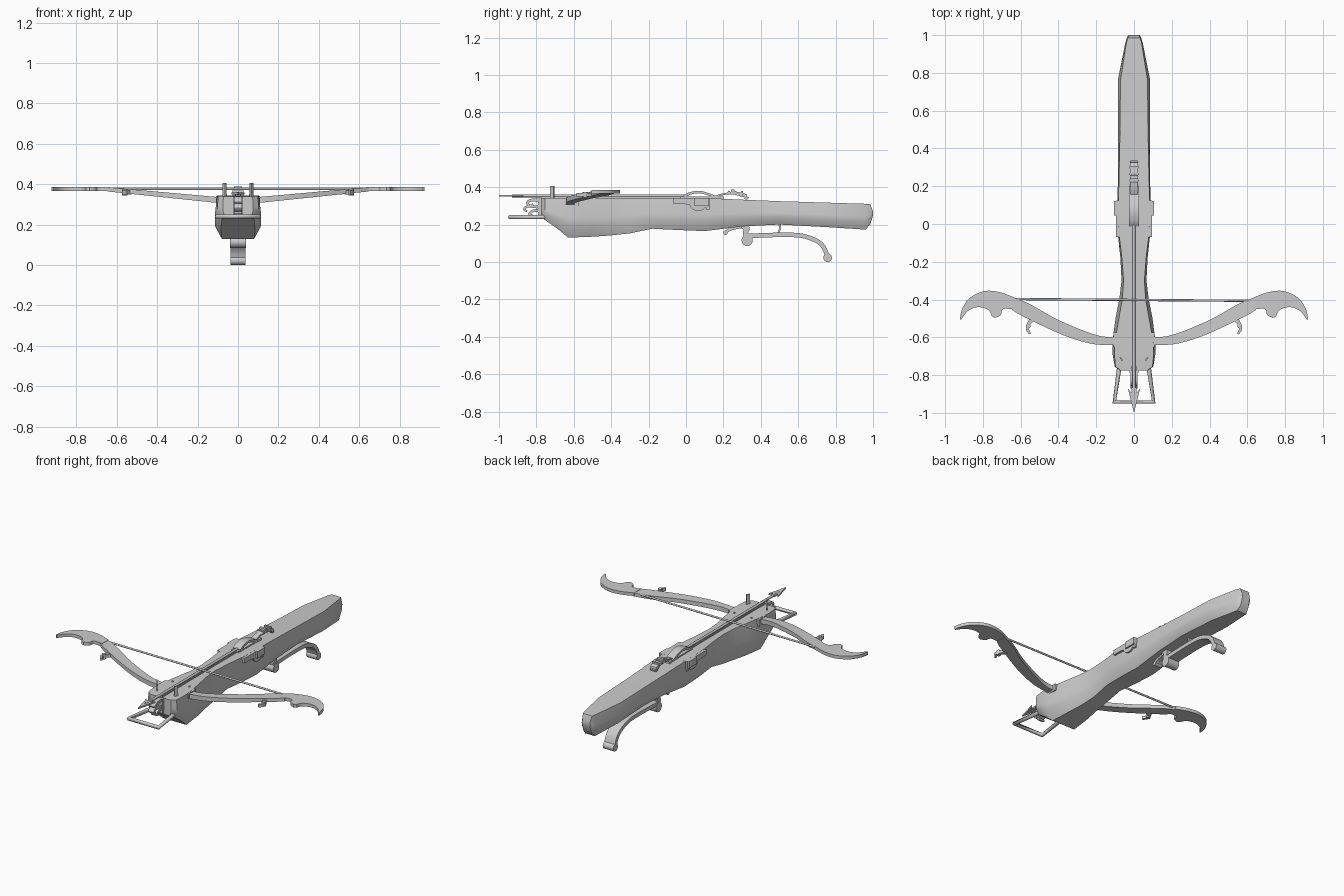
import bpy, bmesh, math
from mathutils import Vector

if "Cube" in bpy.data.objects:
    bpy.data.objects.remove(bpy.data.objects["Cube"])


def finish(name, bm, mirror=False):
    bmesh.ops.recalc_face_normals(bm, faces=bm.faces)
    me = bpy.data.meshes.new(name)
    bm.to_mesh(me)
    bm.free()
    ob = bpy.data.objects.new(name, me)
    bpy.context.collection.objects.link(ob)
    if mirror:
        ob.modifiers.new("Mirror", 'MIRROR')
    bpy.ops.object.select_all(action='DESELECT')
    ob.select_set(True)
    bpy.context.view_layer.objects.active = ob
    bpy.ops.object.shade_smooth_by_angle(angle=math.radians(35))
    return ob


def spline(pts, n=5):
    """Catmull-Rom smoothing of an open point list."""
    p = [Vector(q) for q in pts]
    p = [2 * p[0] - p[1]] + p + [2 * p[-1] - p[-2]]
    out = []
    for a, b, c, d in zip(p, p[1:], p[2:], p[3:]):
        for k in range(n):
            t = k / n
            out.append(0.5 * (2*b + (c - a)*t + (2*a - 5*b + 4*c - d)*t*t + (3*b - a - 3*c + d)*t**3))
    return out + [p[-2]]


def skin(bm, rings):
    for r, s in zip(rings, rings[1:]):
        for i in range(len(r)):
            j = (i + 1) % len(r)
            bm.faces.new((r[i], r[j], s[j], s[i]))
    bm.faces.new(rings[0])
    bm.faces.new(rings[-1][::-1])


def prism(name, outline, low, high, mirror=False):
    """Extrude an outline between two point functions."""
    bm = bmesh.new()
    skin(bm, [[bm.verts.new(f(*p)) for p in outline] for f in (low, high)])
    return finish(name, bm, mirror)


def side_plate(name, outline, x0, x1, mirror=False):
    return prism(name, outline, lambda y, z: (x0, y, z), lambda y, z: (x1, y, z), mirror)


def flat_plate(name, outline, z0, z1, mirror=False):
    return prism(name, outline, lambda x, y: (x, y, z0), lambda x, y: (x, y, z1), mirror)


def ribbon(path, w0, w1):
    """Outline of a band of tapering half width along a 2D path."""
    p = spline(path)
    left, right = [], []
    for i, q in enumerate(p):
        d = (p[min(i + 1, len(p) - 1)] - p[max(i - 1, 0)]).normalized()
        w = w0 + (w1 - w0) * i / (len(p) - 1)
        left.append(q + Vector((-d.y, d.x)) * w)
        right.append(q - Vector((-d.y, d.x)) * w)
    return left + right[::-1]


def disc(cy, cz, r, n=20):
    return [(cy + r*math.cos(2*math.pi*i/n), cz + r*math.sin(2*math.pi*i/n)) for i in range(n)]


def box(name, lo, hi, mirror=False):
    return flat_plate(name, [(lo[0], lo[1]), (hi[0], lo[1]), (hi[0], hi[1]), (lo[0], hi[1])], lo[2], hi[2], mirror)


def rod(name, path, r, cyclic=False, res=2):
    cu = bpy.data.curves.new(name, 'CURVE')
    cu.dimensions = '3D'
    cu.bevel_depth, cu.bevel_resolution, cu.use_fill_caps = r, res, True
    s = cu.splines.new('POLY')
    s.points.add(len(path) - 1)
    for pt, co in zip(s.points, path):
        pt.co = (*co, 1)
    s.use_cyclic_u = cyclic
    ob = bpy.data.objects.new(name, cu)
    bpy.context.collection.objects.link(ob)


# Stock: stations of y, top z, bottom z, top / widest / bottom half width
stations = [
    (-.775, .340, .238, .072, .075, .065), (-.755, .342, .225, .098, .102, .080),
    (-.690, .343, .180, .104, .113, .085), (-.630, .343, .130, .102, .115, .080),
    (-.500, .343, .135, .080, .098, .068), (-.400, .343, .142, .062, .078, .055),
    (-.300, .343, .153, .055, .066, .048), (-.180, .343, .178, .064, .072, .050),
    (-.050, .343, .171, .080, .086, .058), (.100, .342, .165, .083, .087, .060),
    (.300, .333, .190, .078, .085, .060), (.500, .325, .200, .074, .086, .060),
    (.760, .317, .186, .072, .086, .058), (.960, .311, .173, .040, .046, .034),
    (.985, .309, .200, .032, .038, .028), (1.00, .270, .250, .026, .030, .026)]
bm = bmesh.new()
rings = []
for y, zt, zb, wt, w, wb in stations:
    h = zt - zb
    half = [(wt, zt), (w, zt - .50*h), (w, zb + .30*h), (wb, zb)]
    ring = half + [(-x, z) for x, z in half[::-1]]
    rings.append([bm.verts.new((x, y, z)) for x, z in ring])
skin(bm, rings)
finish("stock", bm)
box("bolt_groove_rail", (.009, -.775, .335), (.015, .0, .350), True)

# Bow limbs rise outwards and end in flat hooked tips
inner = spline([(.05, -.590), (.18, -.593), (.39, -.513), (.55, -.425), (.645, -.386)])
outer = spline([(.645, -.455), (.59, -.488), (.39, -.582), (.26, -.626), (.17, -.640), (.05, -.640)])
prism("bow_limb", inner + outer,
      lambda x, y: (x, y, .302 + .104*(x - .05)), lambda x, y: (x, y, .332 + .089*(x - .05)), True)
tip = spline([(.635, -.388), (.71, -.361), (.79, -.355), (.868, -.39), (.91, -.45), (.922, -.505)])
tip += spline([(.915, -.505), (.878, -.46), (.825, -.440), (.772, -.455), (.752, -.490)])
tip += spline([(.735, -.497), (.705, -.482), (.693, -.450), (.635, -.452)])
flat_plate("bow_tip", tip, .366, .386, True)
flat_plate("limb_hook", ribbon([(.535, -.50), (.555, -.525), (.565, -.555), (.550, -.582)], .012, .006),
           .350, .368, True)
rod("limb_hook_knob_right", [(.56, -.54, .345), (.56, -.54, .375)], .013)
rod("limb_hook_knob_left", [(-.56, -.54, .345), (-.56, -.54, .375)], .013)
box("limb_clamp", (.07, -.650, .298), (.108, -.575, .342), True)
rod("bowstring", [(-.66, -.397, .377), (.66, -.407, .377)], .006)

# Bolt with a barbed head
rod("bolt_shaft", [(0, -.93, .354), (0, .0, .354)], .008)
flat_plate("bolt_head", [(0, -1), (.032, -.872), (.012, -.895), (.012, -.865),
                         (-.012, -.865), (-.012, -.895), (-.032, -.872)], .349, .359)

# Stirrup frame and front ornament
rod("stirrup", [(-.075, -.74, .24), (-.104, -.943, .24), (.104, -.943, .24), (.075, -.74, .24)], .0125, res=1)
curls = [[(-.76, .325), (-.80, .332), (-.835, .328), (-.850, .312), (-.832, .302), (-.818, .312)],
         [(-.76, .300), (-.80, .295), (-.845, .298), (-.865, .282), (-.850, .270)],
         [(-.76, .265), (-.79, .275), (-.820, .272), (-.838, .256), (-.822, .250)]]
for i, c in enumerate(curls):
    side_plate(f"front_ornament_curl_{i + 1}", ribbon(c, .009, .005), -.019, .019)
box("front_ornament_base", (-.024, -.79, .248), (.024, -.765, .338))

# Front guide pins and stud heads
flat_plate("guide_pin", [(.058, -.722), (.064, -.726), (.076, -.708), (.070, -.703)], .335, .405, True)
for s in (-1, 1):
    rod("limb_stud", [(s*.06, -.57, .335), (s*.06, -.57, .348)], .006)

# Lock side plates with a round boss
side_plate("lock_plate", [(-.07, .342), (-.07, .312), (.01, .308)] + disc(.065, .322, .05)[11:19]
           + [(.108, .280), (.125, .280), (.125, .342)], .070, .096, True)
box("lock_rear_lug", (.07, .045, .300), (.105, .122, .342), True)

# Release nut cover, spring and rear sight
side_plate("nut_cover", ribbon([(-.01, .350), (.02, .366), (.07, .374), (.12, .362), (.17, .342)], .007, .006),
           -.026, .026)
box("lock_bed", (-.026, -.03, .335), (.026, .20, .350))
side_plate("lock_spring", ribbon([(.14, .342), (.19, .360), (.25, .366), (.30, .352), (.335, .343)], .005, .004),
           -.018, .018)
side_plate("rear_sight", [(.205, .362), (.225, .375), (.240, .374), (.242, .388), (.258, .388), (.262, .374),
                          (.300, .372), (.325, .360), (.330, .335), (.315, .335), (.300, .358)], -.021, .021)
for i in range(3):
    box("rear_sight_step", (-.024, .225 + .035*i, .362), (.024, .236 + .035*i, .380))

# Trigger lever, knuckles and small hooks beneath the stock
lever = [(.315, .138), (.40, .142), (.52, .145), (.62, .140), (.70, .112), (.738, .075), (.757, .025)]
side_plate("trigger_lever", ribbon(lever, .012, .012), -.037, .037)
side_plate("lever_knuckle", disc(.327, .115, .030), -.039, .039)
side_plate("lever_end", disc(.757, .023, .023), -.037, .037)
side_plate("lever_stem", ribbon([(.300, .195), (.325, .180), (.318, .155), (.325, .120)], .016, .013), -.037, .037)
side_plate("under_hook", ribbon([(.30, .192), (.26, .184), (.23, .172), (.212, .157)], .012, .007), -.025, .025)
side_plate("under_hook_curl", disc(.211, .157, .012, 12), -.025, .025)
side_plate("safety_pin", ribbon([(.50, .205), (.503, .180), (.493, .157)], .007, .004), -.012, .012)
